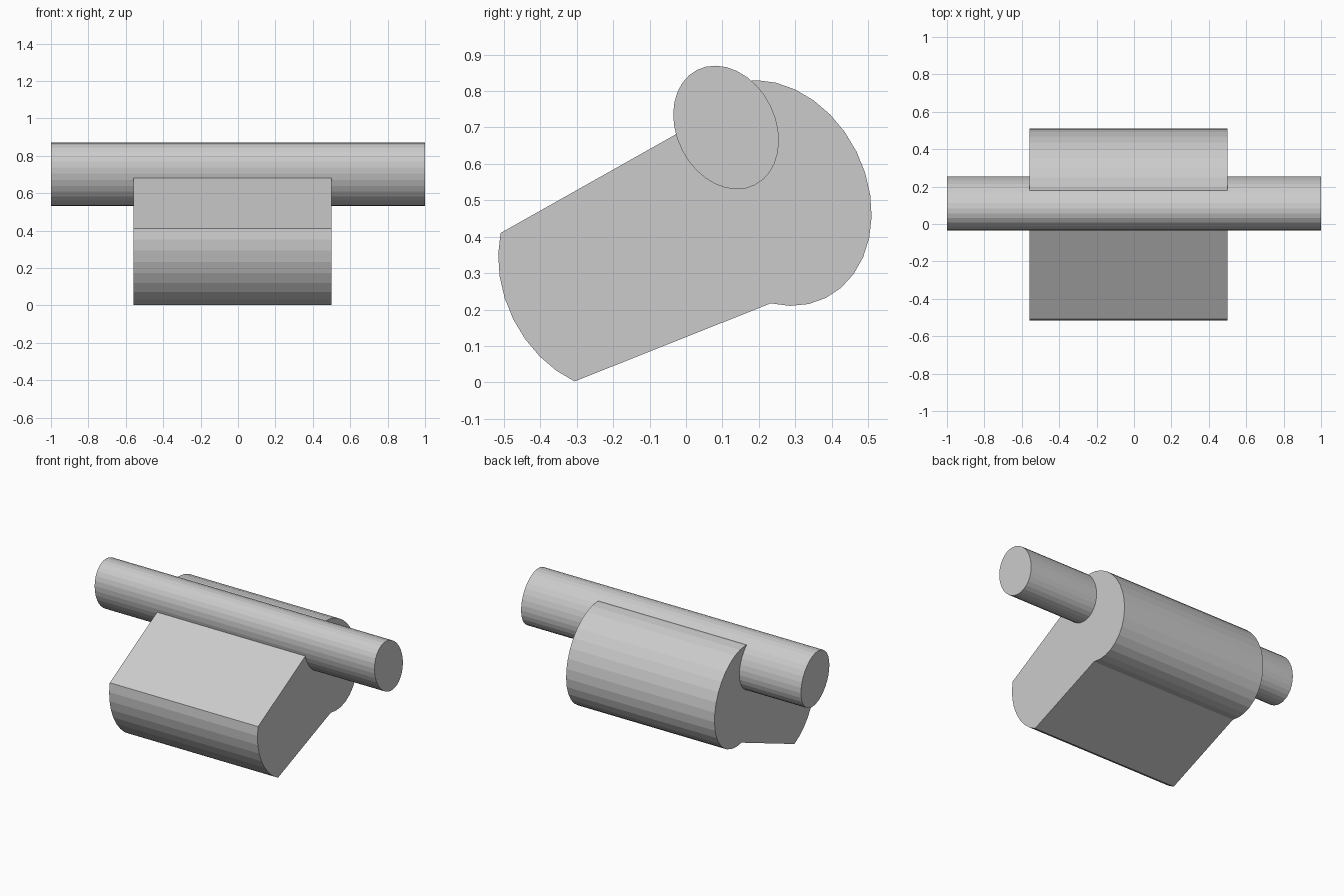
import bpy
import bmesh
from math import cos, sin, radians

if "Cube" in bpy.data.objects:
    bpy.data.objects.remove(bpy.data.objects["Cube"])

TILT = radians(116.5)  # lean of every oval's long axis in the side view
STEP = 11.25           # 32-sided ovals


def oval(cy, cz, a, b, first, last):
    """Points of a tilted oval in the y-z plane, from step first to last."""
    pts = []
    for i in range(first, last + 1):
        t = radians(i * STEP)
        u, v = a * cos(t), b * sin(t)
        pts.append((cy + u * cos(TILT) - v * sin(TILT),
                    cz + u * sin(TILT) + v * cos(TILT)))
    return pts


def extrude_x(name, profile, x0, x1):
    """Sweep a closed y-z profile along x into a capped solid."""
    bm = bmesh.new()
    face = bm.faces.new([bm.verts.new((x0, y, z)) for y, z in profile])
    ext = bmesh.ops.extrude_face_region(bm, geom=[face])
    verts = [g for g in ext["geom"] if isinstance(g, bmesh.types.BMVert)]
    bmesh.ops.translate(bm, verts=verts, vec=(x1 - x0, 0, 0))
    bmesh.ops.recalc_face_normals(bm, faces=bm.faces)
    mesh = bpy.data.meshes.new(name)
    bm.to_mesh(mesh)
    bm.free()
    obj = bpy.data.objects.new(name, mesh)
    bpy.context.collection.objects.link(obj)
    return obj


# Hinge pin running the full width
extrude_x("hinge_pin", oval(0.11, 0.70, 0.177, 0.136, 0, 31), -1.0, 1.0)

# Body: rounded front end, flat top and underside, oval barrel at the back
front_end = oval(-0.246, 0.287, 0.322, 0.255, 4, 12)
barrel = oval(0.24, 0.52, 0.322, 0.255, 13, 31)
extrude_x("body", front_end + barrel + [(-0.03, 0.68)], -0.56, 0.5)
